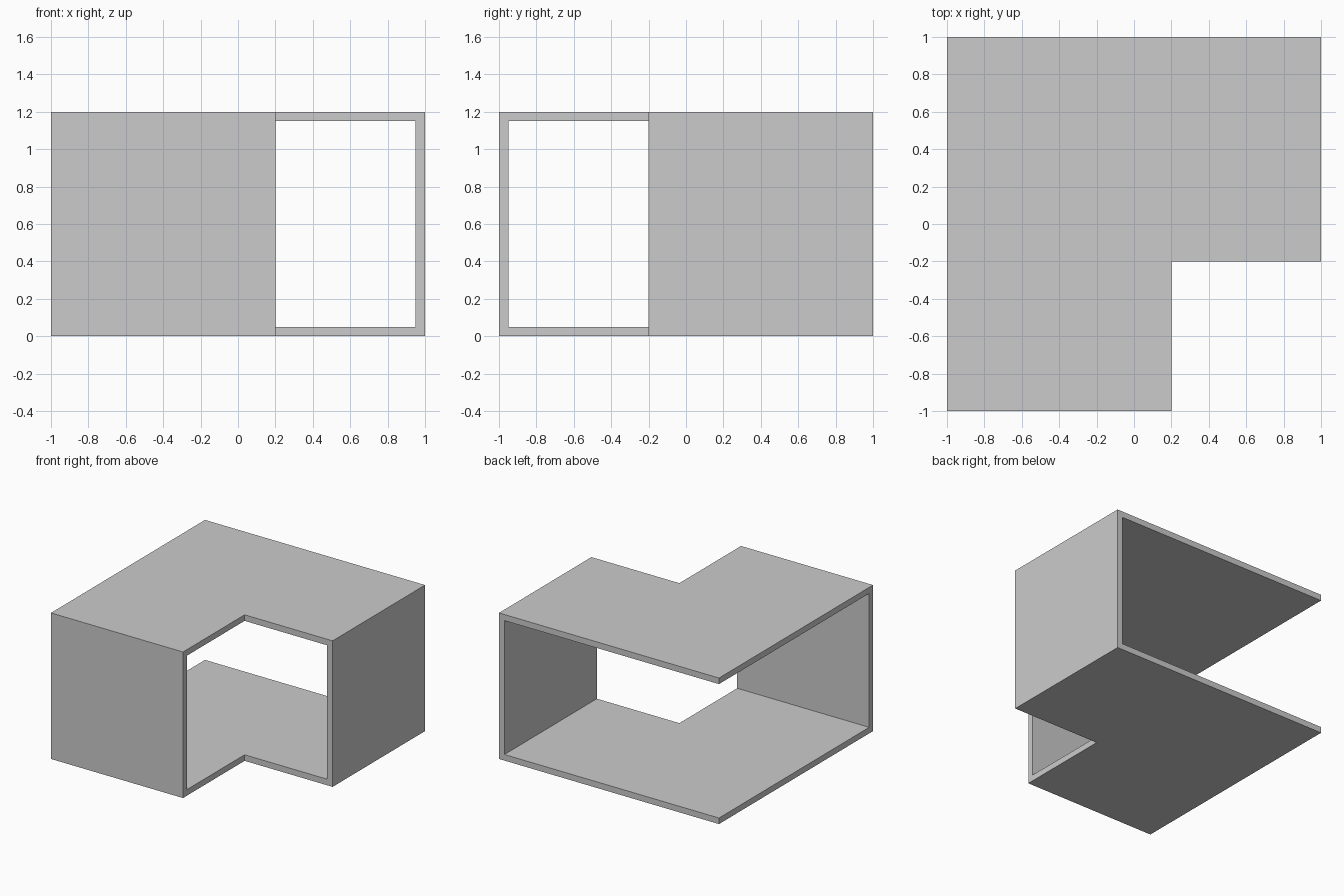
import bpy, bmesh

if "Cube" in bpy.data.objects:
    bpy.data.objects.remove(bpy.data.objects["Cube"])

THICK, HEIGHT = 0.05, 1.2
# L-shaped footprint, counter-clockwise from the front left corner
OUTLINE = [(-1, -1), (0.2, -1), (0.2, -0.2), (1, -0.2), (1, 1), (-1, 1)]

# Closed L-shaped prism
bm = bmesh.new()
base = bm.faces.new([bm.verts.new((x, y, 0)) for x, y in OUTLINE])
ext = bmesh.ops.extrude_face_region(bm, geom=[base], use_keep_orig=True)
top_verts = [g for g in ext["geom"] if isinstance(g, bmesh.types.BMVert)]
bmesh.ops.translate(bm, verts=top_verts, vec=(0, 0, HEIGHT))
bmesh.ops.recalc_face_normals(bm, faces=bm.faces)


# Keep floor, roof, front wall and right wall; open the notch, back and left
def is_open(face):
    c = face.calc_center_median()
    if abs(face.normal.z) > 0.5:
        return False
    return c.y > -0.99 and c.x < 0.99


bmesh.ops.delete(bm, geom=[f for f in bm.faces if is_open(f)], context="FACES_ONLY")
bmesh.ops.delete(bm, geom=[e for e in bm.edges if not e.link_faces], context="EDGES")

mesh = bpy.data.meshes.new("corner_shell")
bm.to_mesh(mesh)
bm.free()
shell = bpy.data.objects.new("corner_shell", mesh)
bpy.context.collection.objects.link(shell)

# Panel thickness, grown inwards
solid = shell.modifiers.new("panel_thickness", "SOLIDIFY")
solid.thickness = THICK
solid.offset = -1
solid.use_even_offset = True
